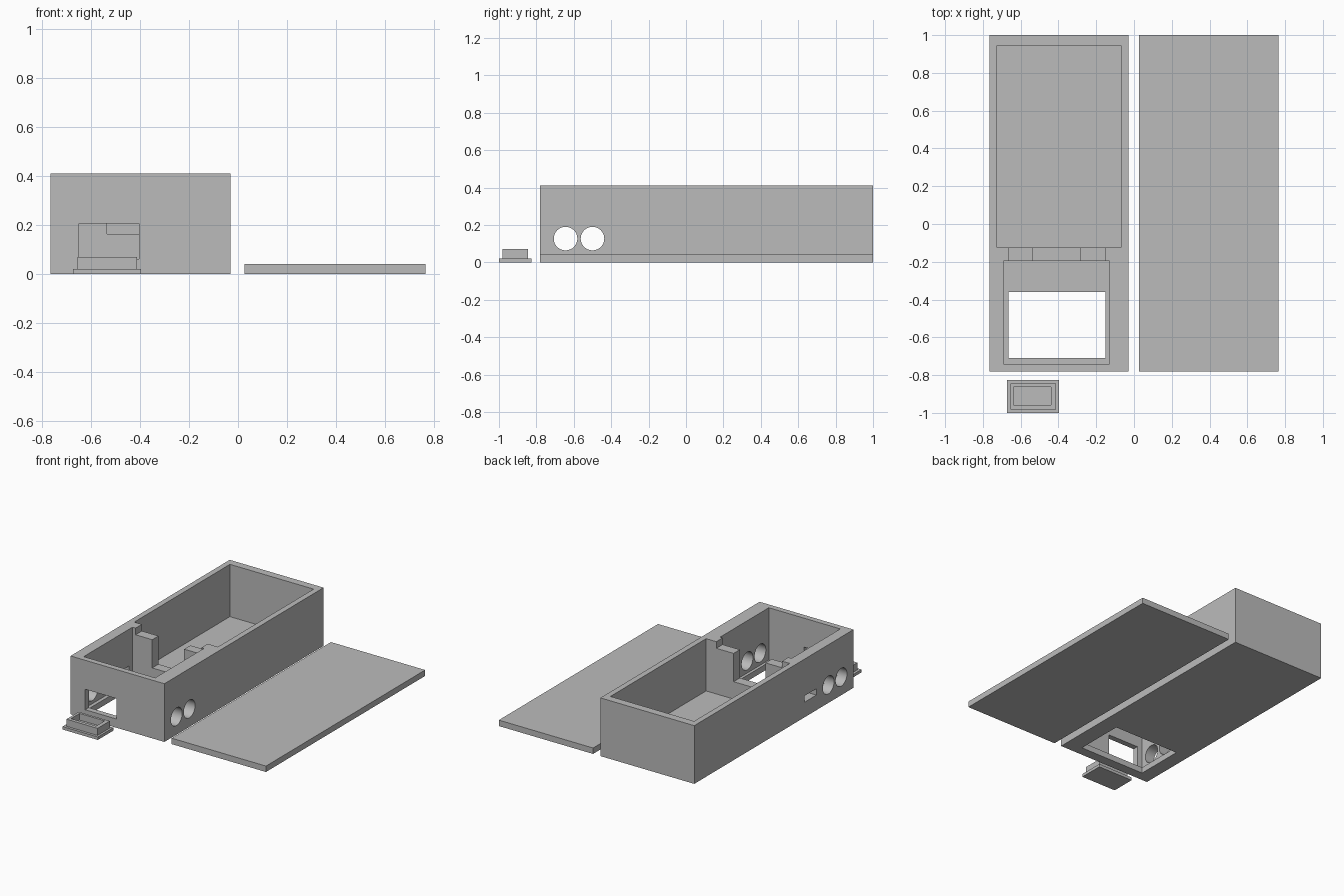
import bpy
import math

cube = bpy.data.objects.get("Cube")
if cube:
    bpy.data.objects.remove(cube, do_unlink=True)

grey = bpy.data.materials.new("plain grey")
grey.use_nodes = True
grey.diffuse_color = (0.5, 0.5, 0.5, 1)
grey.node_tree.nodes["Principled BSDF"].inputs["Base Color"].default_value = (0.5, 0.5, 0.5, 1)


def block(name, x, y, z):
    """Box spanning the given (low, high) ranges."""
    bpy.ops.mesh.primitive_cube_add(size=1, location=[sum(r) / 2 for r in (x, y, z)])
    ob = bpy.context.object
    ob.name = name
    ob.scale = [r[1] - r[0] for r in (x, y, z)]
    bpy.ops.object.transform_apply(location=True, rotation=False, scale=True)
    ob.data.materials.append(grey)
    return ob


def cut(target, cutter):
    """Subtract the cutter from the target and discard it."""
    cutter.hide_render = True
    mod = target.modifiers.new("cut", 'BOOLEAN')
    mod.operation = 'DIFFERENCE'
    mod.solver = 'EXACT'
    mod.object = cutter
    bpy.context.view_layer.objects.active = target
    bpy.ops.object.modifier_apply(modifier=mod.name)
    bpy.data.objects.remove(cutter, do_unlink=True)


FLOOR, TOP, OVER = 0.042, 0.412, 0.6
FRONT, BACK = -0.78, 1.0
DIVIDER = (-0.22, -0.1)

# Case body with its openings
case = block("case_body", (-0.765, -0.03), (FRONT, BACK), (0, TOP))
openings = [
    ("rear_compartment", (-0.725, -0.07), (-0.125, 0.945), (FLOOR, OVER)),
    ("front_compartment", (-0.69, -0.13), (-0.74, -0.195), (FLOOR, OVER)),
    ("divider_channel", (-0.665, -0.15), DIVIDER, (0.365, OVER)),
    ("divider_notch", (-0.535, -0.285), DIVIDER, (0.165, OVER)),
    ("floor_window", (-0.665, -0.15), (-0.71, -0.36), (-0.1, 0.1)),
    ("front_window", (-0.65, -0.405), (-0.9, -0.72), (0.062, 0.207)),
    ("side_slot", (-0.9, -0.68), (-0.365, -0.235), (0.107, 0.152)),
]
for opening in openings:
    cut(case, block(*opening))

# Round holes through both side walls
for y in (-0.644, -0.5):
    bpy.ops.mesh.primitive_cylinder_add(vertices=48, radius=0.063, depth=1,
                                        location=(-0.4, y, 0.127),
                                        rotation=(0, math.pi / 2, 0))
    hole = bpy.context.object
    hole.data.materials.append(grey)
    cut(case, hole)

bpy.ops.object.select_all(action='DESELECT')
case.select_set(True)
bpy.context.view_layer.objects.active = case
bpy.ops.object.shade_smooth_by_angle(angle=math.radians(30))

# Flat lid lying beside the case
block("lid", (0.027, 0.765), (FRONT, BACK), (0, FLOOR))

# Window cap: flange with a hollow raised rim
block("cap_flange", (-0.673, -0.397), (-1.0, -0.827), (0, 0.021))
rim = block("cap_rim", (-0.655, -0.412), (-0.982, -0.845), (0.02, 0.071))
cut(rim, block("cap_pocket", (-0.637, -0.44), (-0.958, -0.862), (0.024, 0.2)))
